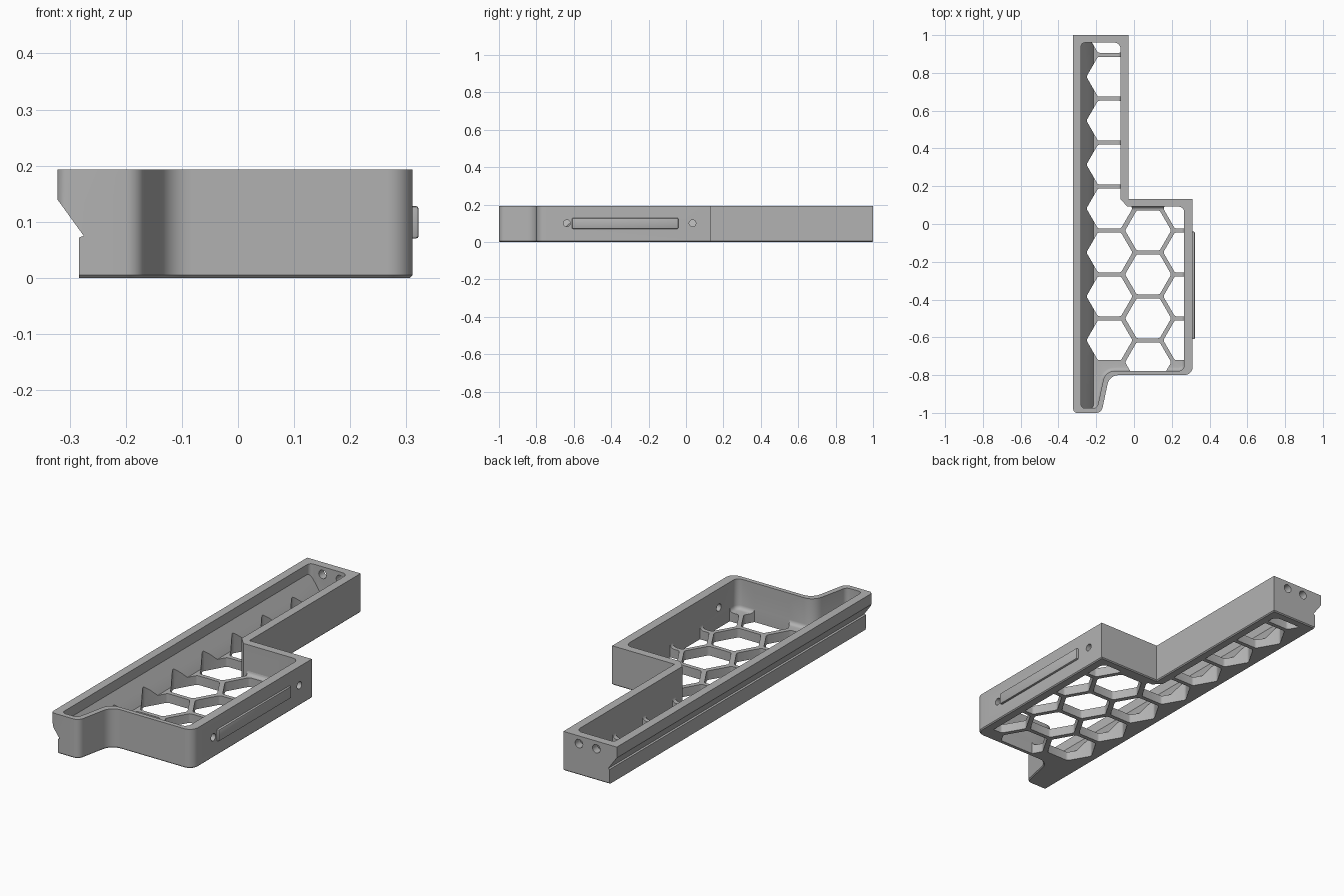
import bpy, bmesh, math
from mathutils import Vector, Matrix

if "Cube" in bpy.data.objects:
    bpy.data.objects.remove(bpy.data.objects["Cube"])

grey = bpy.data.materials.new("plain grey")
grey.use_nodes = True
grey.diffuse_color = (0.45, 0.45, 0.45, 1)
grey.node_tree.nodes["Principled BSDF"].inputs["Base Color"].default_value = (0.45, 0.45, 0.45, 1)


def rounded(corners, steps=6):
    """Outline from (x, y, radius) corners, with each corner filleted."""
    out = []
    for i, (x, y, r) in enumerate(corners):
        p = Vector((x, y))
        if r == 0:
            out.append(p)
            continue
        a = (Vector(corners[i - 1][:2]) - p).normalized()
        b = (Vector(corners[(i + 1) % len(corners)][:2]) - p).normalized()
        half = a.angle(b) / 2
        centre = p + (a + b).normalized() * r / math.sin(half)
        start = p + a * r / math.tan(half) - centre
        end = p + b * r / math.tan(half) - centre
        turn = start.angle_signed(end)
        for k in range(steps + 1):
            out.append(centre + Matrix.Rotation(-turn * k / steps, 2) @ start)
    return out


def make(name, bm):
    bmesh.ops.recalc_face_normals(bm, faces=bm.faces)
    mesh = bpy.data.meshes.new(name)
    bm.to_mesh(mesh)
    bm.free()
    ob = bpy.data.objects.new(name, mesh)
    bpy.context.collection.objects.link(ob)
    mesh.materials.append(grey)
    return ob


def add_prism(bm, outline, low, high, axis="z"):
    place = (lambda p, h: (p[0], p[1], h)) if axis == "z" else (lambda p, h: (p[0], h, p[1]))
    face = bm.faces.new([bm.verts.new(place(p, low)) for p in outline])
    top = bmesh.ops.extrude_face_region(bm, geom=[face])["geom"]
    shift = (0, 0, high - low) if axis == "z" else (0, high - low, 0)
    bmesh.ops.translate(bm, verts=[v for v in top if isinstance(v, bmesh.types.BMVert)], vec=shift)


def prism(name, outline, low, high, axis="z", bottom_bevel=0, segments=1):
    bm = bmesh.new()
    add_prism(bm, outline, low, high, axis)
    if bottom_bevel:
        edges = [e for e in bm.edges if all(abs(v.co.z - low) < 1e-5 for v in e.verts)]
        bmesh.ops.bevel(bm, geom=edges, offset=bottom_bevel, segments=segments,
                        profile=0.5, affect="EDGES")
    return make(name, bm)


def boolean(target, cutter, operation="DIFFERENCE", keep=False):
    mod = target.modifiers.new("cut", "BOOLEAN")
    mod.operation, mod.object, mod.solver = operation, cutter, "EXACT"
    bpy.context.view_layer.objects.active = target
    bpy.ops.object.modifier_apply(modifier=mod.name)
    if not keep:
        bpy.data.objects.remove(cutter)


HEIGHT, FLOOR = 0.193, 0.045

# Outer shell
outer = rounded([(-0.322, -1, 0.02), (-0.172, -1, 0.035), (-0.13, -0.8, 0.06),
                 (0.311, -0.8, 0.045), (0.311, 0.132, 0), (-0.03, 0.132, 0),
                 (-0.03, 1, 0), (-0.322, 1, 0)])
tray = prism("tray_body", outer, 0, HEIGHT, bottom_bevel=0.005)

# Undercut below the overhanging side flange
undercut = prism("undercut", [(-0.4, 0.14), (-0.322, 0.14), (-0.275, 0.075), (-0.283, 0.072),
                              (-0.283, -0.1), (-0.4, -0.1)], -1.1, 1.1, "y")
boolean(tray, undercut)

# Cavity, with a sloped wall under the flange
inner = rounded([(-0.28, -0.975, 0.02), (-0.195, -0.975, 0.025), (-0.152, -0.778, 0.06),
                 (0.266, -0.778, 0.03), (0.266, 0.092, 0.03), (-0.035, 0.092, 0),
                 (-0.072, 0.132, 0), (-0.072, 0.96, 0.03), (-0.28, 0.96, 0.02)])
clip = prism("opening_limit", inner, -0.1, 0.17)
cavity = prism("cavity", inner, FLOOR, 0.3, bottom_bevel=0.019, segments=4)
slope = prism("slope", [(-0.4, 0.145), (-0.281, 0.145), (-0.235, 0.08), (-0.215, FLOOR),
                        (-0.215, 0), (-0.4, 0)], -1.1, 1.1, "y")
boolean(cavity, slope)
boolean(tray, cavity)

# Honeycomb openings through the floor
PITCH = 0.2325
bm = bmesh.new()
for column, x in enumerate((-0.13, 0.075, 0.277)):
    first = 0.082 - PITCH / 2 * (column % 2)
    for row in range(-3, 5):
        y = first + row * PITCH
        if column and y > 0.2:
            continue
        corners = [(x + 0.122 * math.cos(k * math.pi / 3),
                    y + 0.122 * math.sin(k * math.pi / 3), 0.015) for k in range(6)]
        add_prism(bm, rounded(corners, 3), -0.05, 0.16)
honeycomb = make("honeycomb", bm)
boolean(honeycomb, clip, "INTERSECT")
boolean(tray, honeycomb)


# Screw holes in the side wall and the back end
def drill(centre, radius, axis):
    bm = bmesh.new()
    turn = Matrix.Rotation(math.pi / 2, 4, "Y" if axis == "x" else "X")
    bmesh.ops.create_cone(bm, cap_ends=True, segments=24, radius1=radius, radius2=radius,
                          depth=0.1, matrix=Matrix.Translation(centre) @ turn)
    boolean(tray, make("drill", bm))


for y in (-0.637, 0.035):
    drill((0.29, y, 0.1), 0.018, "x")
for x in (-0.115, -0.21):
    drill((x, 0.98, 0.155), 0.021, "y")

# Raised strip on the side wall
bm = bmesh.new()
size = Matrix.Diagonal((0.03, 0.568, 0.058, 1))
bmesh.ops.create_cube(bm, size=1, matrix=Matrix.Translation((0.307, -0.325, 0.099)) @ size)
bmesh.ops.bevel(bm, geom=bm.edges[:], offset=0.005, segments=2, profile=0.5, affect="EDGES")
strip = make("side_strip", bm)

for ob in (tray, strip):
    bpy.ops.object.select_all(action="DESELECT")
    ob.select_set(True)
    bpy.context.view_layer.objects.active = ob
    bpy.ops.object.shade_smooth_by_angle(angle=math.radians(30))
